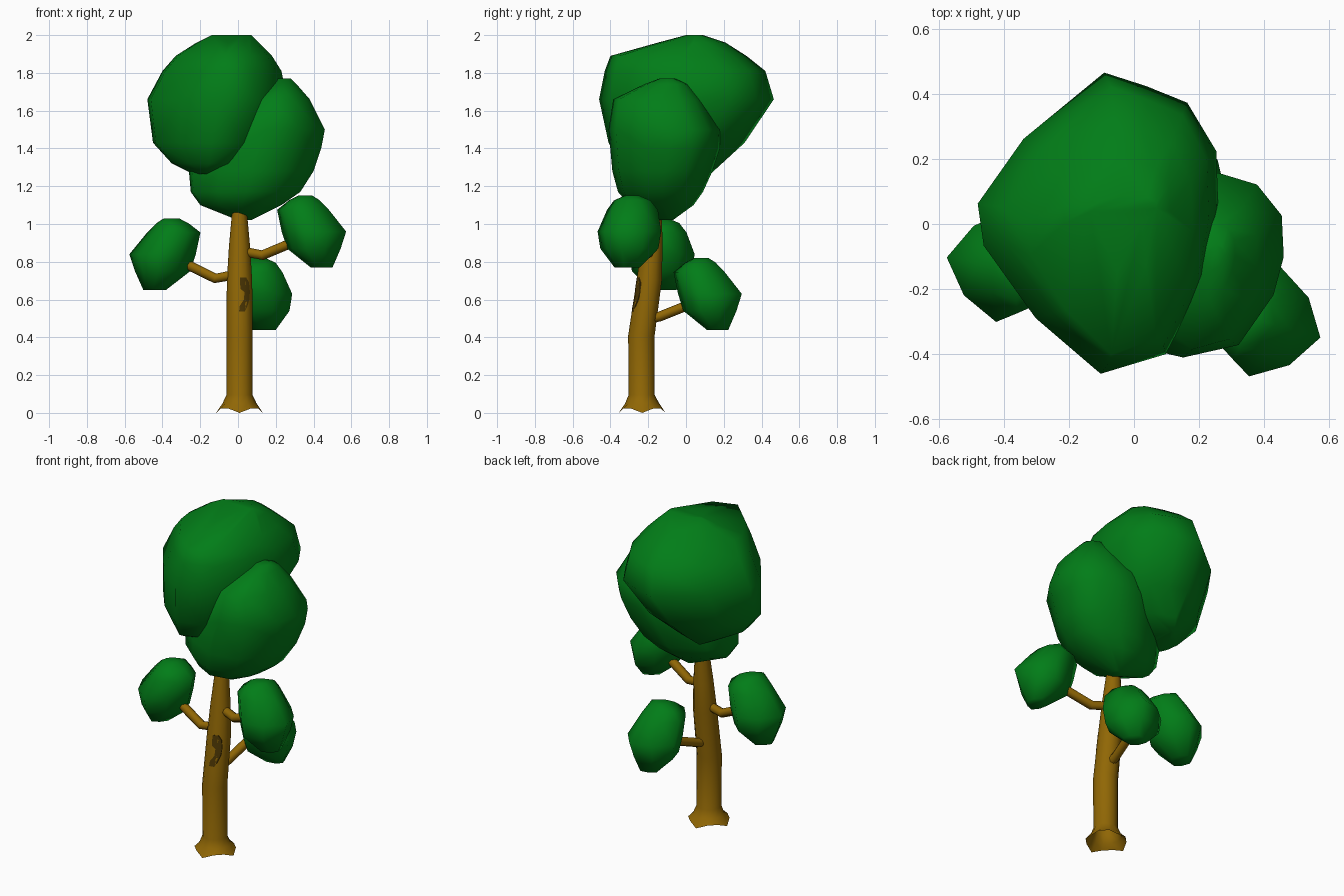
import bpy, bmesh, math
from mathutils import Vector, Matrix

if "Cube" in bpy.data.objects:
    bpy.data.objects.remove(bpy.data.objects["Cube"])


def material(name, rgb):
    m = bpy.data.materials.new(name)
    m.diffuse_color = (*rgb, 1)
    m.use_nodes = True
    m.node_tree.nodes["Principled BSDF"].inputs["Base Color"].default_value = m.diffuse_color
    return m


LEAF = material("leaf green", (0.0006, 0.205, 0.009))
BARK = material("bark brown", (0.28, 0.135, 0.0015))
DARK = material("dark bark", (0.07, 0.036, 0.001))


def finish(name, bm, mat, angle):
    bmesh.ops.recalc_face_normals(bm, faces=bm.faces[:])
    me = bpy.data.meshes.new(name)
    bm.to_mesh(me)
    bm.free()
    me.materials.append(mat)
    ob = bpy.data.objects.new(name, me)
    bpy.context.collection.objects.link(ob)
    bpy.ops.object.select_all(action='DESELECT')
    ob.select_set(True)
    bpy.context.view_layer.objects.active = ob
    bpy.ops.object.shade_smooth_by_angle(angle=math.radians(angle))
    return ob


def foliage(name, rings, plan, matrix=Matrix()):
    """Faceted crown: hull of the plan outline fitted to rings (z, xmin, xmax, ymin, ymax)."""
    bm = bmesh.new()
    for z, x0, x1, y0, y1 in rings:
        for u, v in plan:
            bm.verts.new(((x0 + x1 + u * (x1 - x0)) / 2,
                          (y0 + y1 + v * (y1 - y0)) / 2, z))
    res = bmesh.ops.convex_hull(bm, input=bm.verts[:])
    inner = {g for g in res["geom_interior"] + res["geom_unused"]
             if isinstance(g, bmesh.types.BMVert)}
    bmesh.ops.delete(bm, geom=list(inner), context='VERTS')
    bm.transform(matrix)
    return finish(name, bm, LEAF, 75)


def loft(bm, loops, bottom=True):
    rows = [[bm.verts.new(p) for p in loop] for loop in loops]
    n = len(rows[0])
    for a, b in zip(rows, rows[1:]):
        for i in range(n):
            bm.faces.new((a[i], a[(i + 1) % n], b[(i + 1) % n], b[i]))
    if bottom:
        bm.faces.new(rows[0][::-1])
    bm.faces.new(rows[-1])


# trunk with flared roots, open underneath: (z, y centre, radius, root wave)
TRUNK = [(0.015, -0.232, 0.118, 1), (0.05, -0.232, 0.088, 0.5), (0.095, -0.235, 0.069, 0),
         (0.41, -0.236, 0.07, 0), (0.70, -0.195, 0.067, 0), (0.88, -0.18, 0.056, 0),
         (1.10, -0.165, 0.036, 0)]
N, TX = 12, 0.008
loops = []
for k, (z, cy, r, amount) in enumerate(TRUNK):
    loop = []
    for i in range(N):
        a = 2 * math.pi * i / N
        wave = math.cos(4 * a) * amount
        rr = r * (1 + 0.05 * wave)
        loop.append((TX + rr * math.cos(a), cy + rr * math.sin(a),
                     z - (0.015 * wave if k == 0 else 0)))
    loops.append(loop)
bm = bmesh.new()
loft(bm, loops, bottom=False)
finish("trunk", bm, BARK, 50)


# bent branches
def branch(name, pts, r=0.026, n=8):
    pts = [Vector(p) for p in pts]
    loops = []
    for i, p in enumerate(pts):
        d = (pts[min(i + 1, len(pts) - 1)] - pts[max(i - 1, 0)]).normalized()
        side = d.cross(Vector((0, 0, 1))).normalized()
        up = side.cross(d)
        loops.append([p + r * (side * math.cos(t) + up * math.sin(t))
                      for t in (2 * math.pi * j / n for j in range(n))])
    bm = bmesh.new()
    loft(bm, loops)
    finish(name, bm, BARK, 50)


branch("left_branch", [(0, -0.19, 0.735), (-0.12, -0.18, 0.712), (-0.32, -0.145, 0.81)])
branch("right_branch", [(0, -0.18, 0.86), (0.13, -0.215, 0.835), (0.32, -0.27, 0.915)])
branch("back_branch", [(0.01, -0.23, 0.49), (0.018, -0.14, 0.51), (0.05, 0.06, 0.59)])


# dark crescent mark on the bark, following the trunk surface: (z, x left, x right)
MARK = [(0.537, 0.006, 0.036), (0.565, 0.008, 0.050), (0.60, 0.032, 0.060),
        (0.64, 0.034, 0.063), (0.655, 0.014, 0.062), (0.69, 0.010, 0.058),
        (0.717, 0.012, 0.044)]


def bark_point(x, z, lift):
    t = (z - 0.41) / (0.70 - 0.41)
    r = 0.07 - 0.003 * t
    return (x, -0.236 + 0.041 * t - math.sqrt(r * r - (x - TX) ** 2) - lift, z)


bm = bmesh.new()
loft(bm, [[bark_point(x0, z, 0.001), bark_point((x0 + x1) / 2, z, 0.001),
           bark_point(x1, z, 0.001), bark_point(x1, z, -0.006),
           bark_point(x0, z, -0.006)] for z, x0, x1 in MARK])
finish("bark_mark", bm, DARK, 40)

# two large crowns sharing one plan outline: pointed on the left, boxy on the right
CROWN = [(-1, 0.13), (-0.62, 0.56), (0.05, 1), (0.4, 0.91), (0.74, 0.8), (0.98, 0.48),
         (1, 0.05), (0.9, -0.35), (0.56, -0.87), (0.02, -1), (-0.52, -0.63), (-0.95, -0.15)]
foliage("upper_crown", [(2.00, -0.14, 0.07, 0.0, 0.09), (1.96, -0.22, 0.11, -0.15, 0.21),
                        (1.89, -0.33, 0.18, -0.40, 0.32),
                        (1.81, -0.40, 0.23, -0.43, 0.42), (1.66, -0.48, 0.26, -0.46, 0.465),
                        (1.43, -0.45, 0.16, -0.41, 0.31), (1.32, -0.35, 0.04, -0.35, 0.19),
                        (1.265, -0.24, -0.13, -0.25, 0.13)], CROWN)
foliage("lower_crown", [(1.77, 0.19, 0.28, -0.14, -0.06), (1.74, 0.14, 0.31, -0.22, 0.01),
                        (1.66, -0.03, 0.38, -0.385, 0.09),
                        (1.50, -0.17, 0.46, -0.41, 0.18), (1.40, -0.24, 0.44, -0.40, 0.18),
                        (1.28, -0.26, 0.40, -0.39, 0.14), (1.17, -0.25, 0.33, -0.36, 0.09),
                        (1.10, -0.20, 0.23, -0.30, 0.04), (1.02, 0.00, 0.07, -0.14, -0.07)],
        CROWN)

# three small leaf clumps, diamond-like in plan, local x pointing away from the trunk
DIAMOND = []
for i in range(8):
    c, s = math.cos(i * math.pi / 4), math.sin(i * math.pi / 4)
    DIAMOND.append((math.copysign(abs(c) ** 1.4, c), math.copysign(abs(s) ** 1.4, s)))
CLUMP = [(0.19, -0.07, 0.01, -0.04, 0.04), (0.165, -0.12, 0.05, -0.10, 0.10),
         (0.115, -0.185, 0.10, -0.14, 0.14),
         (0.0, -0.16, 0.195, -0.175, 0.175), (-0.09, -0.13, 0.165, -0.16, 0.16),
         (-0.19, 0.0, 0.12, -0.07, 0.07)]
for name, pos, deg in [("left_clump", (-0.382, -0.13, 0.84), 172),
                       ("right_clump", (0.385, -0.295, 0.96), -16),
                       ("back_clump", (0.115, 0.11, 0.63), 72)]:
    foliage(name, CLUMP, DIAMOND,
            Matrix.Translation(pos) @ Matrix.Rotation(math.radians(deg), 4, 'Z'))
